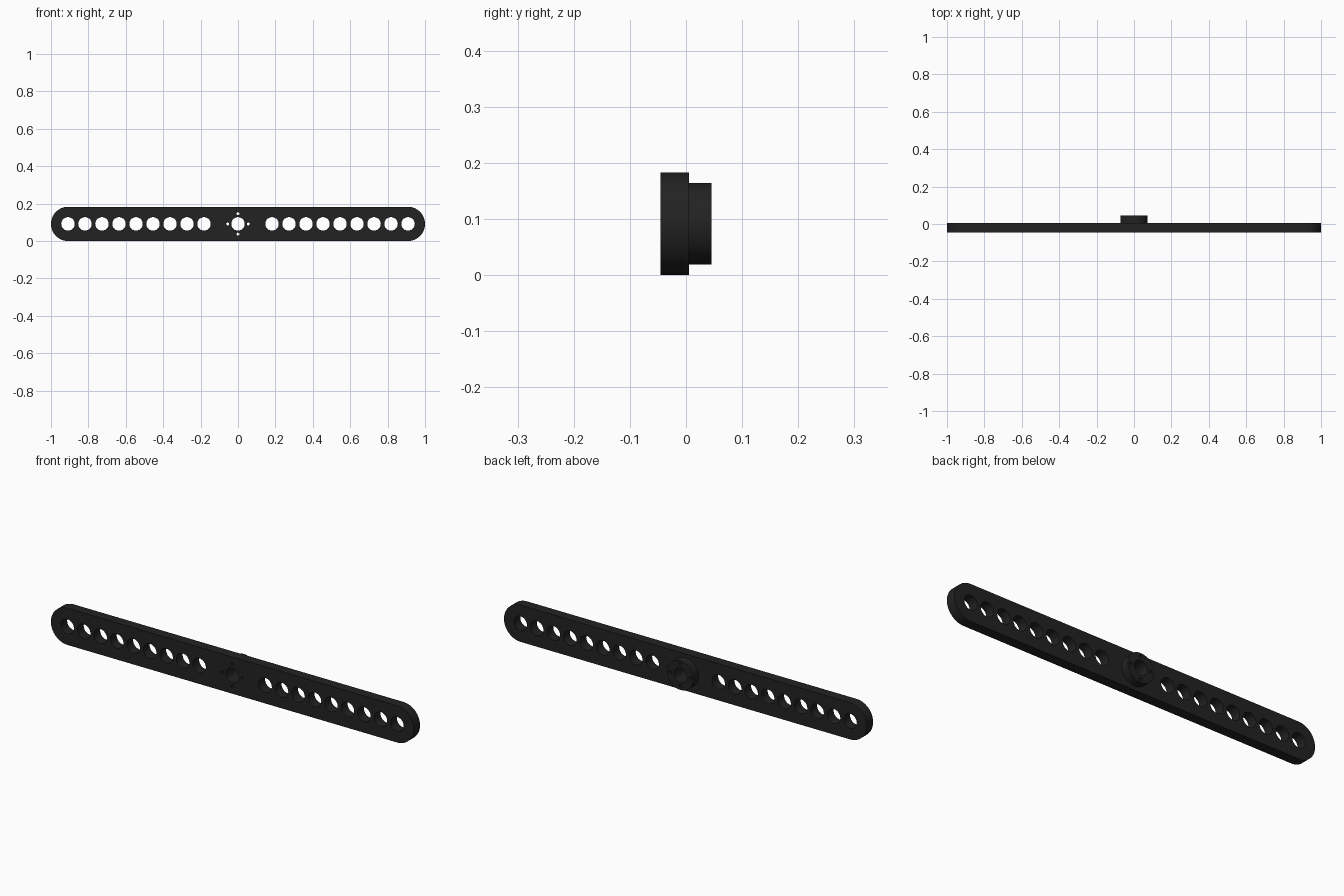
import bpy, bmesh, math
from mathutils import Matrix

if "Cube" in bpy.data.objects:
    bpy.data.objects.remove(bpy.data.objects["Cube"])

CZ = 0.0915          # height of the bar's centre line
R_END = 0.0915       # rounded end radius
PITCH = 1 / 11       # spacing of the round holes
R_HOLE = 0.036

black = bpy.data.materials.new("matte_black")
black.diffuse_color = (0.016, 0.016, 0.016, 1)
black.use_nodes = True
black.node_tree.nodes["Principled BSDF"].inputs["Base Color"].default_value = black.diffuse_color


def arc(cx, cy, r, a0, a1, n):
    return [(cx + r * math.cos(a0 + (a1 - a0) * i / n),
             cy + r * math.sin(a0 + (a1 - a0) * i / n)) for i in range(n + 1)]


def circle(cx, cy, r, n=48):
    return arc(cx, cy, r, 0, 2 * math.pi, n)[:-1]


def drilled_slab(name, loops, y0, y1):
    """Fill an outline minus its holes and extrude it from y0 to y1."""
    curve = bpy.data.curves.new(name + "_profile", "CURVE")
    curve.dimensions = "2D"
    curve.fill_mode = "BOTH"
    curve.extrude = (y1 - y0) / 2
    for pts in loops:
        s = curve.splines.new("POLY")
        s.points.add(len(pts) - 1)
        for p, (x, y) in zip(s.points, pts):
            p.co = (x, y, 0, 1)
        s.use_cyclic_u = True
    tmp = bpy.data.objects.new(name + "_profile", curve)
    bpy.context.collection.objects.link(tmp)
    bpy.context.view_layer.update()
    deps = bpy.context.evaluated_depsgraph_get()
    mesh = bpy.data.meshes.new_from_object(tmp.evaluated_get(deps))
    bpy.data.objects.remove(tmp)

    # Weld caps to walls and stand the slab upright
    bm = bmesh.new()
    bm.from_mesh(mesh)
    bmesh.ops.remove_doubles(bm, verts=bm.verts, dist=1e-5)
    bm.transform(Matrix.Translation((0, (y0 + y1) / 2, CZ))
                 @ Matrix.Rotation(math.pi / 2, 4, "X"))
    bmesh.ops.recalc_face_normals(bm, faces=bm.faces)
    bm.to_mesh(mesh)
    bm.free()
    mesh.materials.clear()
    mesh.materials.append(black)
    ob = bpy.data.objects.new(name, mesh)
    bpy.context.collection.objects.link(ob)
    bpy.ops.object.select_all(action="DESELECT")
    ob.select_set(True)
    bpy.context.view_layer.objects.active = ob
    bpy.ops.object.shade_smooth_by_angle(angle=math.radians(30))
    return ob


# Centre bore and four screw holes, shared by bar and hub
hub_holes = [circle(0, 0, R_HOLE)]
for k in range(4):
    a = k * math.pi / 2
    hub_holes.append(circle(0.055 * math.cos(a), 0.055 * math.sin(a), 0.008, 20))

# Long bar with rounded ends and nine holes per side
h = math.pi / 2
outline = arc(1 - R_END, 0, R_END, -h, h, 32) + arc(R_END - 1, 0, R_END, h, 3 * h, 32)
row = [circle(s * i * PITCH, 0, R_HOLE) for s in (-1, 1) for i in range(2, 11)]
drilled_slab("perforated_bar", [outline] + row + hub_holes, -0.045, 0.005)

# Round hub on the back
drilled_slab("round_hub", [circle(0, 0, 0.0725, 64)] + hub_holes, 0.005, 0.045)
